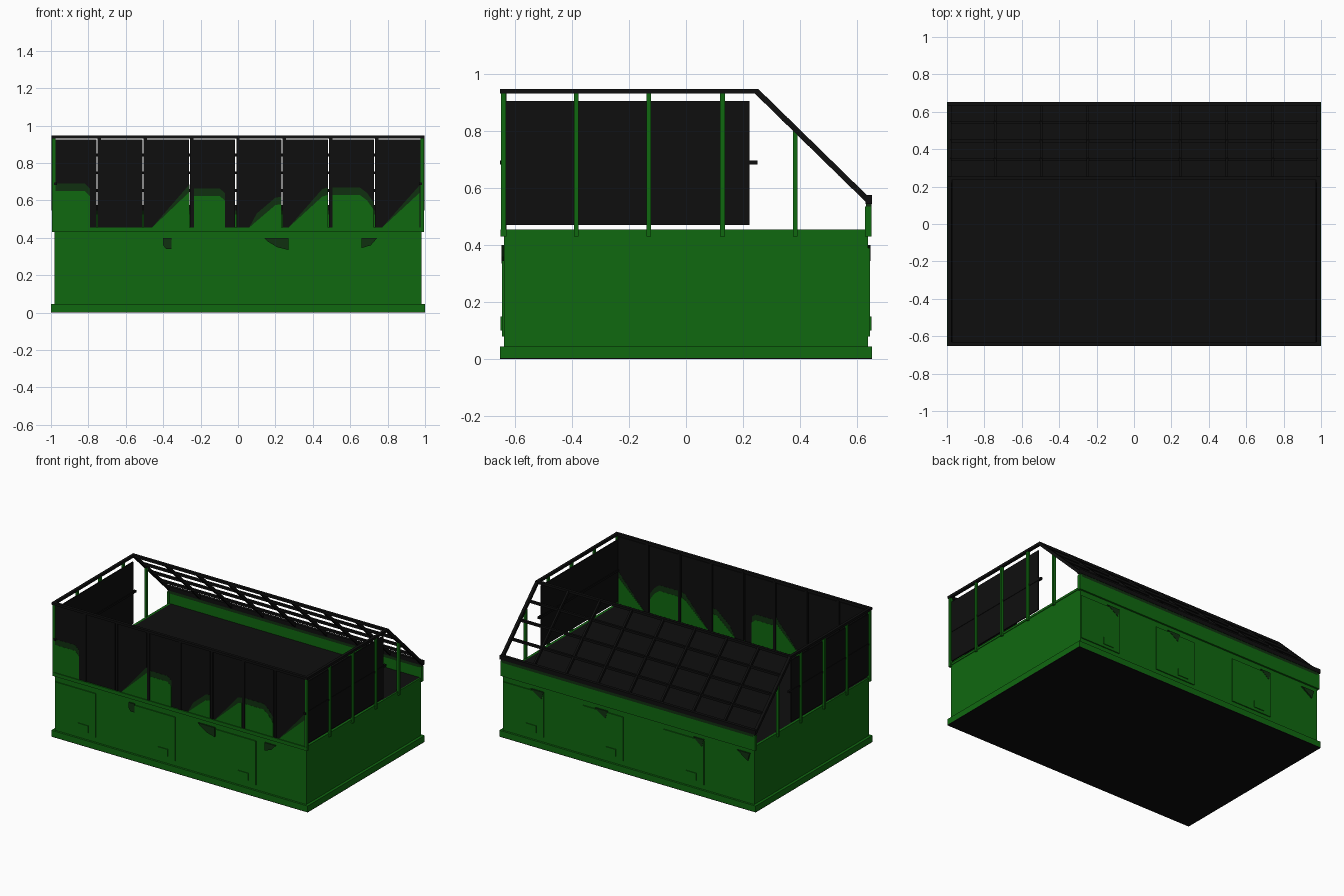
import bpy, bmesh, math
from mathutils import Vector

if "Cube" in bpy.data.objects:
    bpy.data.objects.remove(bpy.data.objects["Cube"])


def material(name, rgb):
    m = bpy.data.materials.new(name)
    m.diffuse_color = (*rgb, 1)
    m.use_nodes = True
    m.node_tree.nodes["Principled BSDF"].inputs["Base Color"].default_value = m.diffuse_color
    return m


GREEN = material("green paint", (0.005, 0.14, 0.005))
DARK = material("dark green paint", (0.005, 0.03, 0.005))
BLACK = material("black paint", (0.0045, 0.0045, 0.0045))


def finish(name, bm, mat):
    bmesh.ops.recalc_face_normals(bm, faces=bm.faces)
    me = bpy.data.meshes.new(name)
    bm.to_mesh(me)
    bm.free()
    me.materials.append(mat)
    ob = bpy.data.objects.new(name, me)
    bpy.context.collection.objects.link(ob)
    return ob


def add_box(bm, x0, x1, y0, y1, z0, z1):
    verts = bmesh.ops.create_cube(bm, size=1)["verts"]
    for v in verts:
        v.co = Vector(((x0 + x1) / 2 + v.co.x * (x1 - x0),
                       (y0 + y1) / 2 + v.co.y * (y1 - y0),
                       (z0 + z1) / 2 + v.co.z * (z1 - z0)))


def boxes(name, mat, specs):
    bm = bmesh.new()
    for s in specs:
        add_box(bm, *s)
    return finish(name, bm, mat)


def prism(bm, outline, y0, y1):
    """Extrude an outline in x and z from y0 to y1."""
    a = [bm.verts.new((x, y0, z)) for x, z in outline]
    b = [bm.verts.new((x, y1, z)) for x, z in outline]
    bm.faces.new(a)
    bm.faces.new(b[::-1])
    for i in range(len(a)):
        j = (i + 1) % len(a)
        bm.faces.new((a[i], a[j], b[j], b[i]))


# Container body, base flange, underside and deck
boxes("container_body", GREEN, [(-0.98, 0.98, -0.638, 0.638, 0.04, 0.447)])
boxes("base_flange", GREEN, [(-1, 1, -0.652, 0.652, 0.004, 0.045)])
boxes("underside", BLACK, [(-1, 1, -0.652, 0.652, 0, 0.004)])
boxes("deck", BLACK, [(-0.975, 0.975, -0.634, 0.634, 0.44, 0.455)])

# Door plates and handles on both long sides
doors, handles = [], []
for s in (-1, 1):
    for x in (-0.975, -0.355, 0.275):
        xs = sorted((-s * x, -s * (x + 0.315)))
        ys = sorted((s * 0.63, s * 0.645))
        doors.append((*xs, *ys, 0.08, 0.39))
        hx = sorted((-s * (x + 0.18), -s * (x + 0.26)))
        hy = sorted((s * 0.63, s * 0.65))
        handles.append((*hx, *hy, 0.10, 0.15))
boxes("doors", GREEN, doors)
boxes("door_handles", GREEN, handles)

# Dark painted patches under the deck edge
bm = bmesh.new()
front_marks = [
    [(-0.40, 0.40), (-0.355, 0.40), (-0.355, 0.34), (-0.385, 0.34), (-0.40, 0.36)],
    [(0.14, 0.40), (0.27, 0.40), (0.27, 0.335), (0.21, 0.35), (0.16, 0.38)],
    [(0.66, 0.40), (0.745, 0.40), (0.71, 0.36), (0.66, 0.345)],
]
for m in front_marks:
    prism(bm, m, -0.647, -0.637)
for x, w in ((0.71, 0.1), (0.21, 0.1), (-0.55, 0.08), (-0.9, 0.1)):
    prism(bm, [(x - w / 2, 0.40), (x + w / 2, 0.40), (x - w / 3, 0.345)], 0.637, 0.647)
finish("paint_patches", bm, DARK)

# Front wall: sill, posts and panels with narrow slits between them
STEP = 0.2475
post_x = [-0.99 + STEP * i for i in range(9)]
boxes("front_sill", GREEN, [(-0.993, 0.993, -0.65, -0.63, 0.43, 0.455)])
boxes("front_posts", BLACK,
      [(x - 0.009, x + 0.009, -0.648, -0.63, 0.455, 0.94) for x in post_x[1:-1]])
boxes("front_panels", BLACK,
      [(a + 0.009, b - 0.015, -0.642, -0.634, 0.455, 0.927)
       for a, b in zip(post_x, post_x[1:])])

# Green painted areas at the foot of the front wall, with darker borders
areas = [
    [(-0.98, 0.455), (-0.98, 0.65), (-0.82, 0.65), (-0.79, 0.62), (-0.79, 0.455)],
    [(-0.46, 0.455), (-0.26, 0.645), (-0.26, 0.455)],
    [(-0.236, 0.455), (-0.236, 0.625), (-0.10, 0.625), (-0.07, 0.60), (-0.07, 0.455)],
    [(0.06, 0.455), (0.10, 0.49), (0.20, 0.575), (0.232, 0.58), (0.232, 0.455)],
    [(0.27, 0.455), (0.45, 0.62), (0.48, 0.63), (0.48, 0.455)],
    [(0.505, 0.455), (0.505, 0.63), (0.65, 0.63), (0.69, 0.60), (0.725, 0.55), (0.725, 0.455)],
    [(0.77, 0.455), (0.97, 0.64), (0.97, 0.455)],
]
bm = bmesh.new()
bd = bmesh.new()
for a in areas:
    prism(bm, a, -0.644, -0.632)
    prism(bd, [(x, z + 0.04 if z > 0.46 else z) for x, z in a], -0.643, -0.633)
finish("front_green_areas", bm, GREEN)
finish("front_area_borders", bd, DARK)

# Side posts, side panels and side rails, mirrored left and right
posts, panels, rails, sills = [], [], [], []
for s in (-1, 1):
    for y in (-0.64, -0.385, -0.13, 0.128, 0.383):
        top = 0.935 if y < 0.25 else 0.80
        posts.append((*sorted((s * 0.976, s * 0.994)), y - 0.008, y + 0.008, 0.43, top))
    posts.append((*sorted((s * 0.976, s * 0.994)), 0.627, 0.65, 0.43, 0.535))
    panels.append((*sorted((s * 0.973, s * 0.981)), -0.635, 0.223, 0.47, 0.905))
    rails.append((*sorted((s * 0.968, s * 0.984)), -0.652, 0.25, 0.682, 0.697))
    sills.append((*sorted((s * 0.968, s * 0.984)), -0.64, 0.64, 0.44, 0.455))
boxes("side_posts", GREEN, posts)
boxes("side_panels", BLACK, panels)
boxes("side_middle_rails", BLACK, rails)
boxes("side_sills", GREEN, sills)

# Top frame
top = [(-0.997, 0.997, -0.652, -0.632, 0.931, 0.948),
       (-0.997, 0.997, 0.235, 0.255, 0.931, 0.948)]
for s in (-1, 1):
    top.append((*sorted((s * 0.977, s * 0.997)), -0.652, 0.25, 0.931, 0.948))
boxes("top_frame", BLACK, top)

# Back board, green below and black along the top
boxes("back_board", GREEN, [(-0.99, 0.99, 0.632, 0.65, 0.43, 0.525)])
boxes("back_board_fade", DARK, [(-0.99, 0.99, 0.632, 0.65, 0.525, 0.545)])
boxes("back_board_top", BLACK, [(-0.997, 0.997, 0.63, 0.652, 0.545, 0.575)])

# Sloping lattice between the top frame and the back board
p0, p1 = Vector((0, 0.247, 0.94)), Vector((0, 0.64, 0.556))
d = (p1 - p0).normalized()
n = Vector((0, -d.z, d.y)) * 0.010
bm = bmesh.new()
for i, x in enumerate(post_x):
    w = 0.010 if i in (0, 8) else 0.007
    xc = max(-0.987, min(0.987, x))
    corners = [p0 + n, p1 + n, p1 - n, p0 - n]
    a = [bm.verts.new((xc - w, c.y, c.z)) for c in corners]
    b = [bm.verts.new((xc + w, c.y, c.z)) for c in corners]
    bm.faces.new(a)
    bm.faces.new(b[::-1])
    for k in range(4):
        j = (k + 1) % 4
        bm.faces.new((a[k], a[j], b[j], b[k]))
finish("slope_rafters", bm, BLACK)
bars = []
for t in (0.25, 0.5, 0.75):
    c = p0.lerp(p1, t)
    bars.append((-0.985, 0.985, c.y - 0.008, c.y + 0.008, c.z - 0.008, c.z + 0.008))
boxes("slope_crossbars", BLACK, bars)
